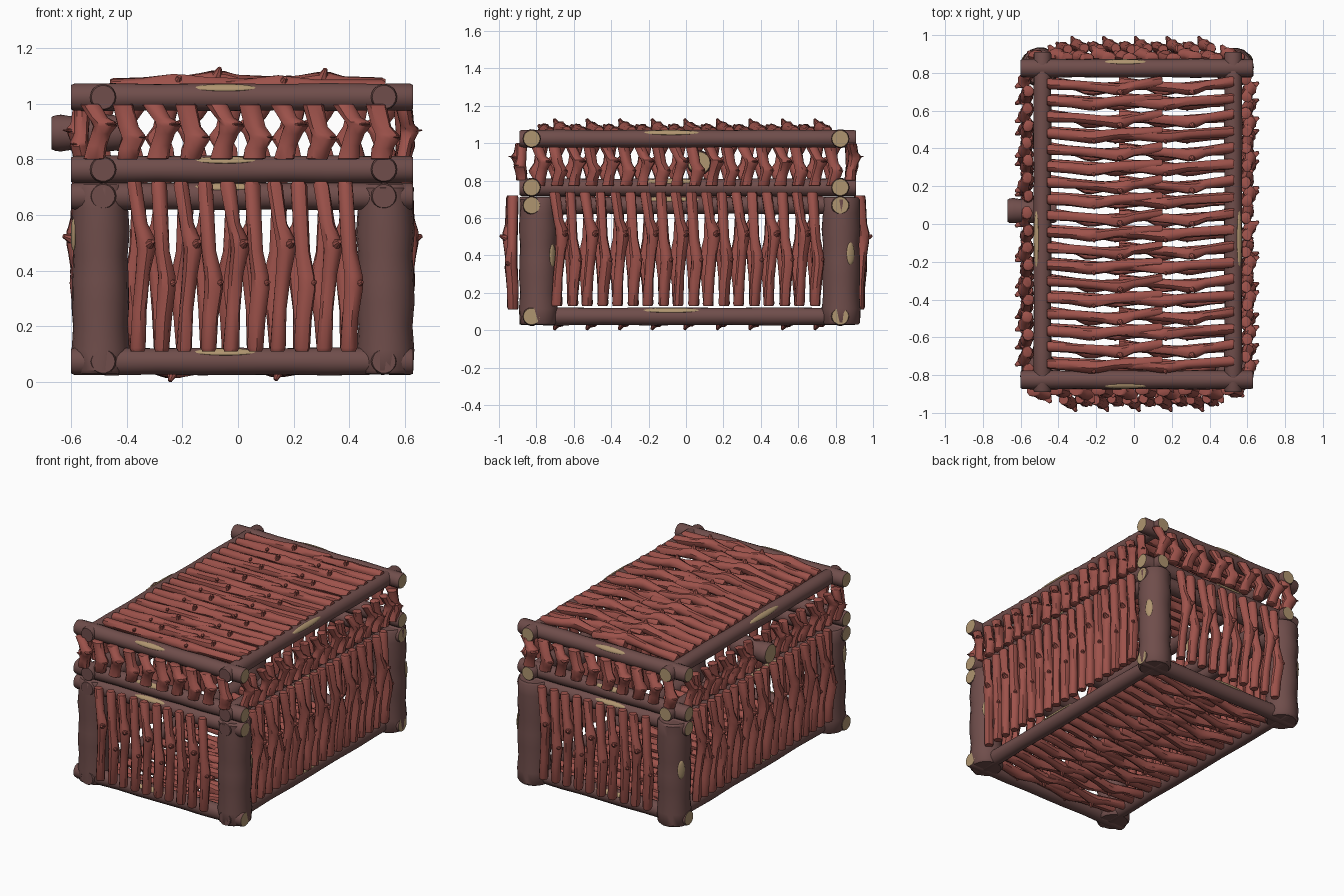
import bpy, bmesh, random
from math import sin, cos, pi, radians
from mathutils import Vector, Matrix

if "Cube" in bpy.data.objects:
    bpy.data.objects.remove(bpy.data.objects["Cube"])
random.seed(4)
X, Y, Z = Vector((1, 0, 0)), Vector((0, 1, 0)), Vector((0, 0, 1))

def mat(name, col):
    m = bpy.data.materials.new(name)
    m.diffuse_color = (*col, 1)
    m.use_nodes = True
    m.node_tree.nodes["Principled BSDF"].inputs["Base Color"].default_value = m.diffuse_color
    return m

BARK = mat("bark", (0.16, 0.075, 0.07))
CUT = mat("cut_wood", (0.43, 0.30, 0.16))
TWIG = mat("twig", (0.34, 0.085, 0.07))

def frame(origin, u, v, w):
    m = Matrix((u, v, w)).transposed().to_4x4()
    m.translation = origin
    return m

def finish(bm, name, mats):
    bmesh.ops.recalc_face_normals(bm, faces=bm.faces)
    me = bpy.data.meshes.new(name)
    bm.to_mesh(me)
    bm.free()
    for m in mats:
        me.materials.append(m)
    ob = bpy.data.objects.new(name, me)
    bpy.context.collection.objects.link(ob)
    bpy.context.view_layer.objects.active = ob
    ob.select_set(True)
    bpy.ops.object.shade_smooth_by_angle(angle=radians(40))
    ob.select_set(False)

def loft(bm, pts, m, sides, jitter=0.0, caps=(0, 0)):
    """Rings of (u, v, w, radius) stacked along v."""
    rings = []
    for u, v, w, r in pts:
        ring = []
        for i in range(sides):
            a = 2 * pi * i / sides
            k = r * (1 + random.uniform(-jitter, jitter))
            ring.append(bm.verts.new(m @ Vector((u + k * cos(a), v, w + k * sin(a)))))
        rings.append(ring)
    for a, b in zip(rings, rings[1:]):
        for i in range(sides):
            j = (i + 1) % sides
            bm.faces.new((a[i], a[j], b[j], b[i]))
    for ring, c in zip((rings[0], rings[-1]), caps):
        bm.faces.new(ring).material_index = c

def patch(bm, pos, length_axis, normal, half_len, half_w):
    """Flat oval of bared wood on the bark."""
    side = length_axis.cross(normal)
    m = frame(pos, length_axis * half_len, side * half_w, normal * 0.008)
    r = bmesh.ops.create_uvsphere(bm, u_segments=20, v_segments=8, radius=1, matrix=m)
    for f in {f for v in r["verts"] for f in v.link_faces}:
        f.material_index = 1

def log(name, start, axis, length, r, caps, marks):
    u = Y if axis == X else X
    m = frame(start, u, axis, u.cross(axis))
    bm = bmesh.new()
    n = 8
    pts = [(0, 0, 0, r * .9), (0, .012, 0, r)]
    pts += [(0, length * i / n, 0, r * (1 + .04 * sin(i * 2.3))) for i in range(1, n)]
    pts += [(0, length - .012, 0, r), (0, length, 0, r * .9)]
    loft(bm, pts, m, 18, 0.015, caps)
    for t, normal, hl, hw in marks:
        patch(bm, start + axis * length * t + normal * r * .99, axis, normal, hl, hw)
    finish(bm, name, (BARK, CUT))

# corner posts
for name, x, y, ang, z in (("front_left", -.495, -.79, 195, .53), ("front_right", .53, -.79, 50, .4),
                           ("back_left", -.495, .83, 150, .41), ("back_right", .53, .83, 30, .41)):
    a = radians(ang)
    log("post_" + name, Vector((x, y, .03)), Z, .68, .101, (0, 0),
        [((z - .03) / .68, Vector((cos(a), sin(a), 0)), .06, .024)])

# horizontal frame logs at four levels
for lvl, z in (("base", .074), ("body_top", .668), ("lid_bottom", .764), ("lid_top", 1.024)):
    for side, s in (("front", -1), ("back", 1)):
        n = Vector((0, s, 1)).normalized()
        log(f"{lvl}_log_{side}", Vector((-.6, s * .825, z)), X, 1.23, .049, (1, 1), [(.45, n, .11, .017)])
    for side, x, s in (("left", -.485, -1), ("right", .525, 1)):
        n = Vector((s, 0, 1)).normalized()
        log(f"{lvl}_log_{side}", Vector((x, -.89, z)), Y, 1.80, .047, (0, 1), [(.45, n, .15, .017)])

# peg on the left side of the lid
log("lid_peg", Vector((-.67, .07, .895)), X, .26, .065, (1, 1), [])

# two twig shapes: (u, v, w, radius), length .61, with a broken side shoot
TWIG_A = [(-.004, 0, 0, .024), (-.003, .012, 0, .029), (.004, .15, .004, .026), (.016, .28, .014, .027),
          (.026, .365, .022, .033), (.022, .41, .022, .033), (.006, .46, .015, .026),
          (-.014, .598, .006, .029), (-.015, .61, .006, .024)]
TWIG_B = [(0, 0, 0, .024), (0, .012, 0, .029), (.006, .12, .002, .030), (.018, .225, .010, .033),
          (.016, .27, .010, .032), (.002, .36, .004, .027), (-.012, .598, 0, .029), (-.013, .61, 0, .024)]
SHOOTS = (((.03, .38, .024), (.052, .395, .068), .020), ((.022, .24, .010), (.05, .25, .036), .018))

def panel(name, centre, v, w, count, pitch, length=.61, spread=1.0):
    """Row of alternating twigs; v runs along the twigs, w points outward."""
    u = v.cross(w)
    bm = bmesh.new()
    for i in range(count):
        o = Vector(centre) + u * (i - (count - 1) / 2) * pitch - v * length / 2
        m = frame(o, u * spread, v * length / .61, w)
        loft(bm, (TWIG_A, TWIG_B)[i % 2], m, 9, 0.09)
        p, q, r = SHOOTS[i % 2]
        p, q = Vector(p), Vector(q)
        d = q - p
        rot = d.to_track_quat('Z', 'Y').to_matrix().to_4x4()
        bmesh.ops.create_cone(bm, cap_ends=True, segments=8, radius1=r * 1.35, radius2=r * .35, depth=d.length,
                              matrix=m @ Matrix.Translation((p + q) / 2) @ rot)
    finish(bm, name, (TWIG,))

# body walls
panel("front_wall", (.02, -.925, .415), Z, -Y, 10, .084)
panel("back_wall", (.015, .925, .415), Z, Y, 10, .084)
panel("right_wall", (.592, 0, .435), Z, X, 18, .081)
panel("left_wall", (-.56, 0, .435), Z, -X, 18, .081)
# lid rim walls: same twigs, shortened and widened
panel("front_rim", (.0, -.878, .90), Z, -Y, 10, .114, .2, 1.35)
panel("back_rim", (.02, .878, .90), Z, Y, 10, .114, .2, 1.35)
panel("right_rim", (.592, 0, .875), Z, X, 18, .092, .21, 1.1)
panel("left_rim", (-.56, 0, .875), Z, -X, 18, .092, .21, 1.1)
# lid top and floor, two overlapping rows each
for i, x in enumerate((-.155, .225)):
    panel(f"lid_top_row_{i}", (x, 0, 1.062 - .004 * i), X, Z, 18, .087)
    panel(f"floor_row_{i}", (x, 0, .071 + .004 * i), -X, -Z, 18, .087)
